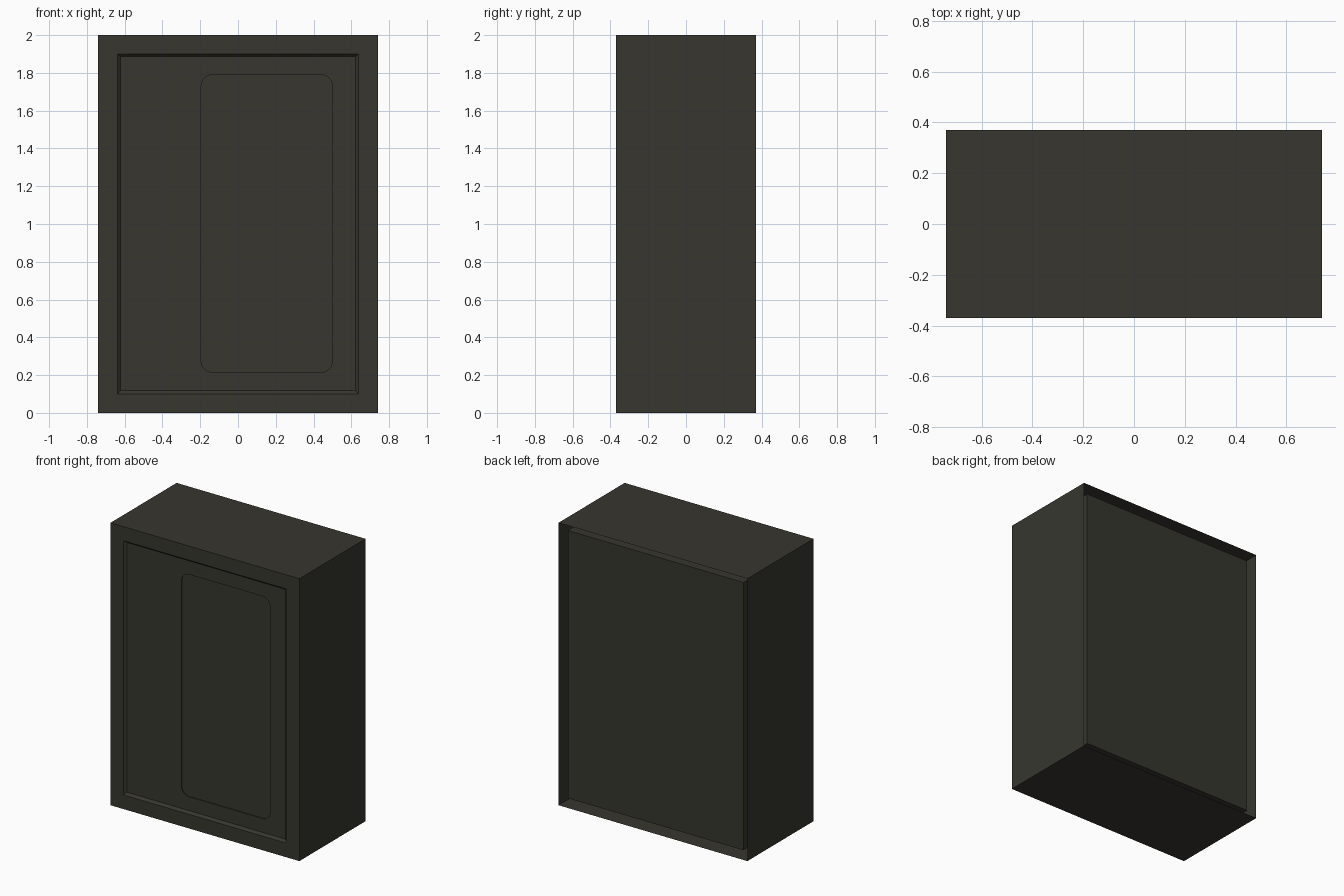
import bpy, bmesh, math

if "Cube" in bpy.data.objects:
    bpy.data.objects.remove(bpy.data.objects["Cube"])

# Single dark olive grey for everything
mat = bpy.data.materials.new("dark olive grey")
mat.diffuse_color = (0.038, 0.037, 0.028, 1)
mat.use_nodes = True
mat.node_tree.nodes["Principled BSDF"].inputs["Base Color"].default_value = mat.diffuse_color


def finish(bm, name):
    me = bpy.data.meshes.new(name)
    bm.to_mesh(me)
    bm.free()
    me.materials.append(mat)
    ob = bpy.data.objects.new(name, me)
    bpy.context.collection.objects.link(ob)
    return ob


def rect(bm, hw, z0, z1, y):
    """Rectangle ring, counter-clockwise seen from the front."""
    return [bm.verts.new((x, y, z)) for x, z in
            ((-hw, z0), (hw, z0), (hw, z1), (-hw, z1))]


def rounded(bm, x0, x1, z0, z1, r, y, n=8):
    """Rounded rectangle as four corner arcs, in the same order as rect."""
    arcs = []
    centres = ((x0 + r, z0 + r), (x1 - r, z0 + r), (x1 - r, z1 - r), (x0 + r, z1 - r))
    for k, (cx, cz) in enumerate(centres):
        arc = []
        for i in range(n + 1):
            a = math.pi * (1 + k / 2 + i / n / 2)
            arc.append(bm.verts.new((cx + r * math.cos(a), y, cz + r * math.sin(a))))
        arcs.append(arc)
    return arcs


def bridge(bm, a, b):
    for i in range(len(a)):
        j = (i + 1) % len(a)
        bm.faces.new((a[i], a[j], b[j], b[i]))


# Outer casing: open back, flat front frame, sloped lip, recessed front panel
bm = bmesh.new()
rings = [rect(bm, 0.74, 0, 2, 0.37),
         rect(bm, 0.74, 0, 2, -0.37),
         rect(bm, 0.637, 0.10, 1.90, -0.37),
         rect(bm, 0.622, 0.118, 1.887, -0.355)]
for a, b in zip(rings, rings[1:]):
    bridge(bm, a, b)

# Front panel face around the rounded inset
size = (-0.195, 0.5, 0.215, 1.79, 0.06)
rim = rounded(bm, *size, -0.355)
floor = rounded(bm, *size, -0.347)
corner = rings[-1]
for k in range(4):
    m = (k + 1) % 4
    for p, q in zip(rim[k], rim[k][1:]):
        bm.faces.new((corner[k], q, p))
    bm.faces.new((corner[k], corner[m], rim[m][0], rim[k][-1]))

# Rounded inset walls and floor
rim_loop, floor_loop = sum(rim, []), sum(floor, [])
bridge(bm, rim_loop, floor_loop)
bm.faces.new(floor_loop)
finish(bm, "outer_casing")

# Inner box, sitting inside the casing and slightly recessed at the back
bm = bmesh.new()
back = rect(bm, 0.688, 0.052, 1.948, 0.34)
front = rect(bm, 0.688, 0.052, 1.948, -0.33)
bridge(bm, back, front)
bm.faces.new(front)
bm.faces.new(back[::-1])
finish(bm, "inner_box")
